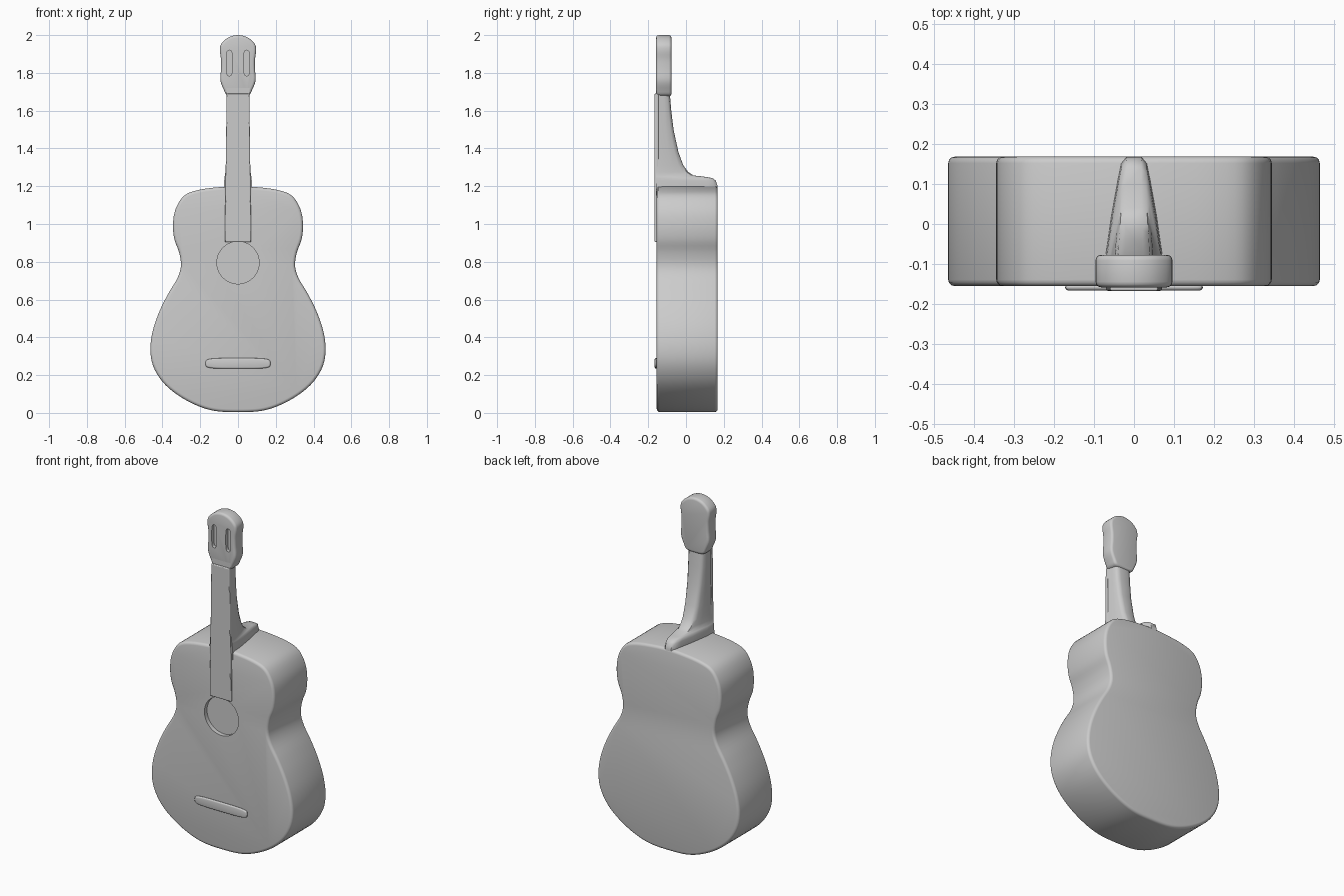
import bpy, bmesh, math
from mathutils import Vector

cube = bpy.data.objects.get("Cube")
if cube:
    bpy.data.objects.remove(cube, do_unlink=True)

GREY = (0.6, 0.6, 0.6, 1)
mat = bpy.data.materials.new("plain grey")
mat.use_nodes = True
mat.diffuse_color = GREY
bsdf = mat.node_tree.nodes["Principled BSDF"]
bsdf.inputs["Base Color"].default_value = GREY
bsdf.inputs["Roughness"].default_value = 0.7


def activate(ob):
    bpy.ops.object.select_all(action="DESELECT")
    ob.select_set(True)
    bpy.context.view_layer.objects.active = ob


def make(name, bm):
    bmesh.ops.recalc_face_normals(bm, faces=bm.faces)
    mesh = bpy.data.meshes.new(name)
    bm.to_mesh(mesh)
    bm.free()
    mesh.materials.append(mat)
    ob = bpy.data.objects.new(name, mesh)
    bpy.context.collection.objects.link(ob)
    return ob


def apply(ob, kind, **settings):
    mod = ob.modifiers.new(kind.title(), kind)
    for key, value in settings.items():
        setattr(mod, key, value)
    activate(ob)
    bpy.ops.object.modifier_apply(modifier=mod.name)


def smooth(ob):
    activate(ob)
    bpy.ops.object.shade_smooth_by_angle(angle=math.radians(40))


def spline(half, steps):
    """Closed smooth outline from a right half running bottom to top."""
    pts = [Vector(p) for p in half]
    pts += [Vector((-p.x, p.y)) for p in reversed(pts[1:-1])]
    out, n = [], len(pts)
    for i in range(n):
        a, b, c, d = (pts[(i + k) % n] for k in (-1, 0, 1, 2))
        for s in range(steps):
            t = s / steps
            out.append(0.5 * (2 * b + (c - a) * t + (2*a - 5*b + 4*c - d) * t**2
                              + (3*b - a - 3*c + d) * t**3))
    return out


def slab(name, outline, front, back, bevel=0.0):
    """Extrude an x-z outline from front to back along y."""
    bm = bmesh.new()
    face = bm.faces.new([bm.verts.new((x, front, z)) for x, z in outline])
    ext = bmesh.ops.extrude_face_region(bm, geom=[face])
    bmesh.ops.translate(bm, vec=(0, back - front, 0),
                        verts=[v for v in ext["geom"] if isinstance(v, bmesh.types.BMVert)])
    ob = make(name, bm)
    if bevel:
        apply(ob, "BEVEL", width=bevel, segments=3, limit_method="ANGLE",
              angle_limit=math.radians(50))
    return ob


def oval(cx, cz, rx, rz, n=48, power=1.0):
    def p(v):
        return math.copysign(abs(v) ** power, v)
    return [(cx + rx * p(math.cos(i * math.tau / n)), cz + rz * p(math.sin(i * math.tau / n)))
            for i in range(n)]


def cut(ob, outline, front, back):
    tool = slab("cutter", outline, front, back)
    tool.hide_render = True
    apply(ob, "BOOLEAN", operation="DIFFERENCE", object=tool, solver="EXACT")
    bpy.data.objects.remove(tool, do_unlink=True)


# Body with waist and shallow sound hole
body_half = [(0, .004), (.12, .01), (.22, .04), (.32, .095), (.40, .165), (.45, .25),
             (.464, .34), (.45, .44), (.415, .54), (.37, .63), (.32, .715), (.302, .78),
             (.312, .85), (.337, .92), (.344, 1.0), (.33, 1.08), (.285, 1.15),
             (.21, 1.18), (.10, 1.195), (0, 1.2)]
body = slab("body", spline(body_half, 4), -.155, .168, .016)
cut(body, oval(0, .795, .112, .112), -.25, -.13)
smooth(body)

# Fingerboard over the neck and body top
slab("fingerboard", [(-.07, .905), (.07, .905), (.06, 1.69), (-.06, 1.69)],
     -.167, -.145, .005)

# Neck and heel: rounded sections lofted upwards (height, back, half width, taper)
sections = [(1.15, .166, .075, .5), (1.20, .167, .075, .5), (1.23, .158, .073, .5),
            (1.243, .14, .072, .5), (1.25, .10, .071, .5), (1.257, .04, .069, .55),
            (1.275, .012, .067, .6), (1.31, -.014, .065, .65), (1.38, -.04, .063, .7),
            (1.50, -.066, .061, .75), (1.60, -.078, .06, .8), (1.72, -.088, .06, .8)]
bm = bmesh.new()
rings = []
for z, back, w, taper in sections:
    front, ring = -.158, []
    depth = back - front
    shape = [(1, 0), (.97, .2), (.5 + taper / 2, .55), (taper + .04, .82),
             (taper * .85, .95), (taper * .5, 1)]
    for side, row in ((1, shape), (-1, shape[::-1])):
        ring += [bm.verts.new((side * w * u, front + depth * v, z)) for u, v in row]
    rings.append(ring)
for low, high in zip(rings, rings[1:]):
    for i in range(len(low)):
        j = (i + 1) % len(low)
        bm.faces.new((low[i], low[j], high[j], high[i]))
bm.faces.new(rings[0])
bm.faces.new(rings[-1])
smooth(make("neck", bm))

# Headstock with two tuner slots
head_half = [(0, 1.675), (.055, 1.68), (.075, 1.71), (.093, 1.76), (.09, 1.82),
             (.09, 1.87), (.096, 1.92), (.088, 1.955), (.05, 1.988), (0, 2.0)]
head = slab("headstock", spline(head_half, 4), -.158, -.077, .014)
for side in (-1, 1):
    cut(head, oval(side * .046, 1.852, .016, .068, 24, .6), -.25, -.138)
smooth(head)

# Bridge strip
bridge = slab("bridge", oval(0, .262, .172, .028, 32, .45), -.166, -.15, .008)
smooth(bridge)
